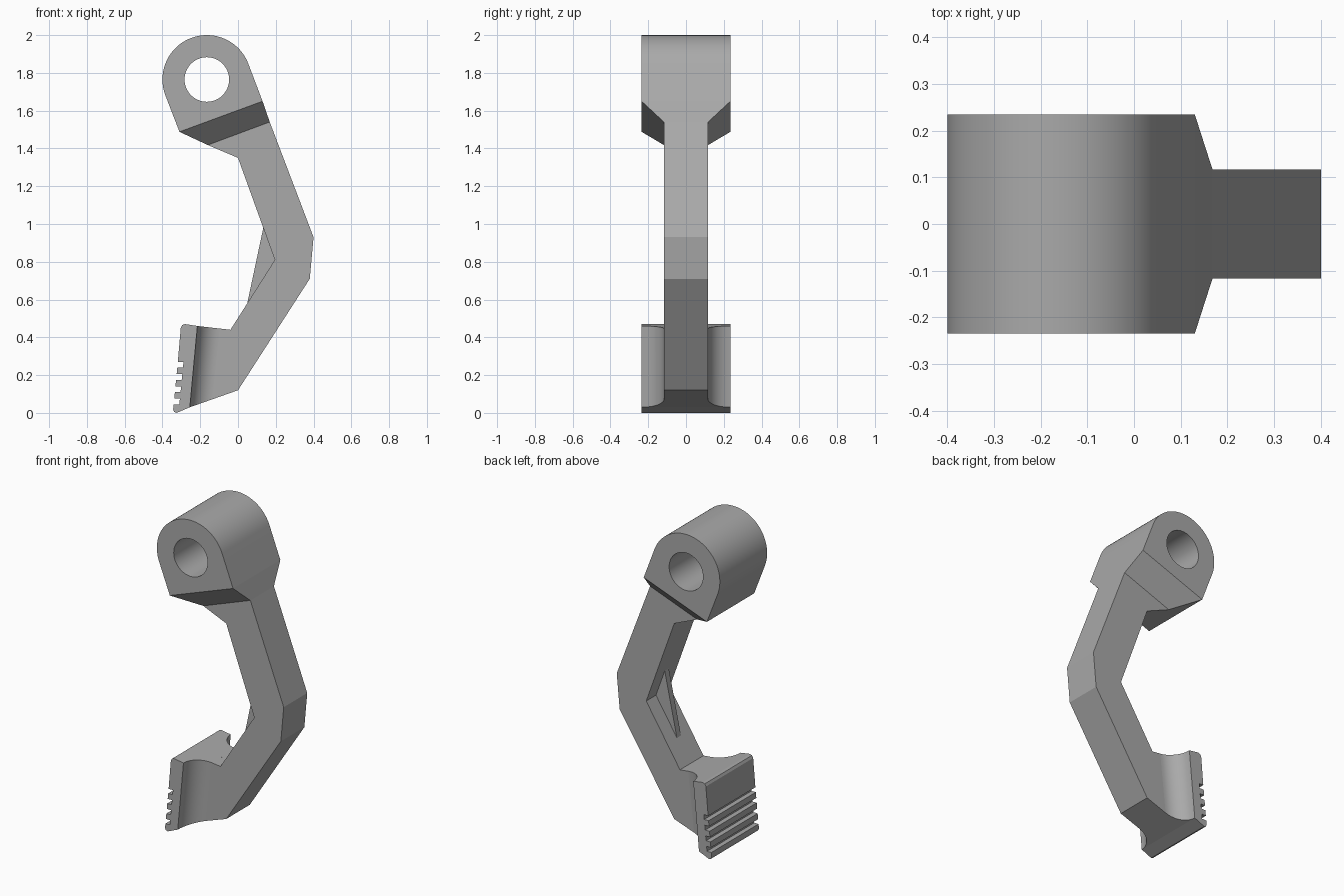
import bpy, bmesh, math
from mathutils import Vector

cube = bpy.data.objects.get("Cube")
if cube:
    bpy.data.objects.remove(cube, do_unlink=True)

grey = bpy.data.materials.new("mid grey")
grey.use_nodes = True
grey.diffuse_color = (0.4, 0.4, 0.4, 1)
grey.node_tree.nodes["Principled BSDF"].inputs["Base Color"].default_value = (0.4, 0.4, 0.4, 1)

WIDE, NARROW, RIB = 0.235, 0.117, 0.02


def finish(name, bm):
    bmesh.ops.recalc_face_normals(bm, faces=bm.faces)
    mesh = bpy.data.meshes.new(name)
    bm.to_mesh(mesh)
    bm.free()
    mesh.materials.append(grey)
    ob = bpy.data.objects.new(name, mesh)
    bpy.context.collection.objects.link(ob)
    return ob


def loft(name, ring_a, ring_b):
    """Solid between two matching rings of points."""
    bm = bmesh.new()
    a = [bm.verts.new(p) for p in ring_a]
    b = [bm.verts.new(p) for p in ring_b]
    bm.faces.new(a)
    bm.faces.new(b[::-1])
    for i in range(len(a)):
        j = (i + 1) % len(a)
        bm.faces.new((a[i], b[i], b[j], a[j]))
    return finish(name, bm)


def slab(name, outline, half):
    """Side outline (x, z) extruded evenly across y."""
    return loft(name, [(x, -half, z) for x, z in outline], [(x, half, z) for x, z in outline])


def arc(cx, cz, r, start, end, n):
    return [(cx + r * math.cos(math.radians(start + (end - start) * i / n)),
             cz + r * math.sin(math.radians(start + (end - start) * i / n))) for i in range(n + 1)]


def band(a, b, half):
    """Rectangle of points along a sloping line, across y."""
    return [(a[0], -half, a[1]), (b[0], -half, b[1]), (b[0], half, b[1]), (a[0], half, a[1])]


def smooth(ob):
    bpy.ops.object.select_all(action='DESELECT')
    ob.select_set(True)
    bpy.context.view_layer.objects.active = ob
    bpy.ops.object.shade_smooth_by_angle(angle=math.radians(30))


# Pivot head with a through hole
hub = (-0.165, 1.765)
low_left, low_right = (-0.31, 1.488), (0.13, 1.65)
head = slab("pivot_head", arc(*hub, WIDE, 20.7, 200.7, 48) + [low_left, low_right], WIDE)
cutter = slab("pivot_hole_cutter", arc(*hub, 0.118, 0, 352.5, 47), 0.4)
cutter.hide_render = True
cutter.hide_viewport = True
hole = head.modifiers.new("pivot hole", 'BOOLEAN')
hole.object = cutter
hole.operation = 'DIFFERENCE'
hole.solver = 'EXACT'
bpy.context.view_layer.objects.active = head
bpy.ops.object.modifier_apply(modifier=hole.name)
bpy.data.objects.remove(cutter, do_unlink=True)
smooth(head)

# Chamfered neck from head to arm
neck_left, neck_right = (-0.16, 1.418), (0.168, 1.54)
loft("neck", band(low_left, low_right, WIDE), band(neck_left, neck_right, NARROW))

# Bent arm
slab("arm", [neck_right, (0.4, 0.93), (0.38, 0.71), (0, 0.12), (-0.255, 0.03),
             (-0.215, 0.46), (-0.04, 0.44), (0.195, 0.81), (0, 1.35), neck_left], NARROW)

# Thin web in the bend
slab("bend_web", [(0.134, 0.98), (0.205, 0.81), (0.049, 0.58)], RIB)

# Concave flare joining arm and pad
flare_r = WIDE - NARROW
side = [(flare_r + u, flare_r + v) for u, v in arc(0, 0, flare_r, 180, 270, 14)]
section = [(d, NARROW + y) for d, y in side]
section += [(d, -y) for d, y in reversed(section)]
smooth(loft("pad_flare", [(-0.255 + d, y, 0.03 + 0.353 * d) for d, y in section],
            [(-0.215 + d, y, 0.46 - 0.114 * d) for d, y in section]))

# Finger pad with grip grooves
def back(z, depth=0.0):
    return (-0.345 + 0.098 * z + depth, z)

pad = [(-0.255, 0.03), (-0.215, 0.46), (-0.28, 0.47), (-0.295, 0.465), (-0.303, 0.45)]
for z in (0.27, 0.205, 0.14, 0.075):
    pad += [back(z), back(z, 0.03), back(z - 0.03, 0.03), back(z - 0.03)]
pad += [back(0.018), (-0.338, 0.005), (-0.325, 0.0)]
slab("finger_pad", pad, WIDE)
